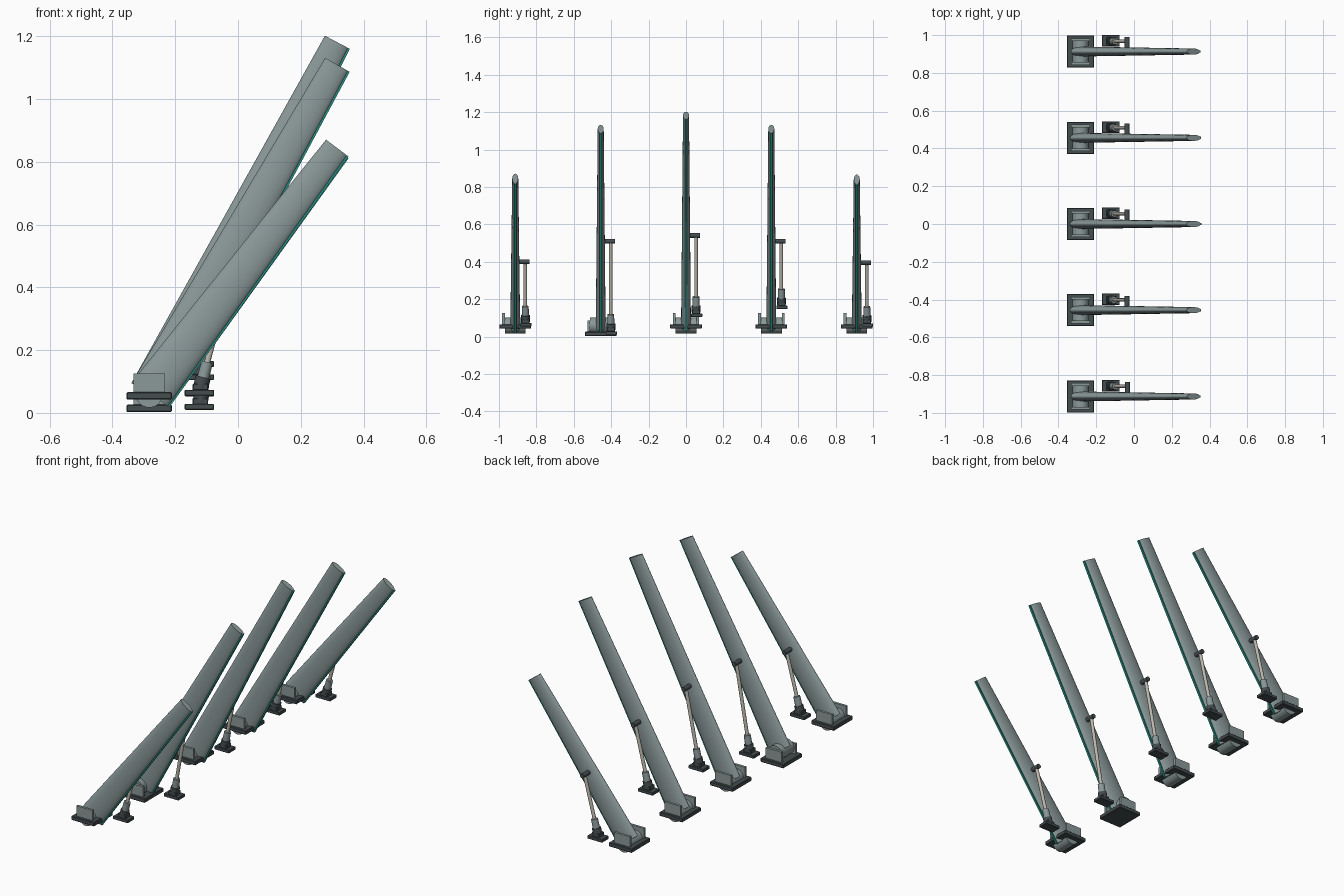
import bpy, bmesh, math
from mathutils import Vector, Matrix

if "Cube" in bpy.data.objects:
    bpy.data.objects.remove(bpy.data.objects["Cube"])


def mat(name, c):
    m = bpy.data.materials.new(name)
    m.diffuse_color = (*c, 1)
    m.use_nodes = True
    m.node_tree.nodes["Principled BSDF"].inputs["Base Color"].default_value = m.diffuse_color
    return m


SHELL = mat("grey_green", (0.26, 0.32, 0.32))
DARK = mat("dark_grey", (0.06, 0.075, 0.08))
ROD = mat("pale_metal", (0.52, 0.49, 0.43))
TEAL = mat("teal", (0.02, 0.27, 0.23))


def finish(bm, name, m, bevel=0.0, smooth=False):
    me = bpy.data.meshes.new(name)
    bm.to_mesh(me)
    bm.free()
    ob = bpy.data.objects.new(name, me)
    bpy.context.collection.objects.link(ob)
    me.materials.append(m)
    if bevel:
        b = ob.modifiers.new("bevel", 'BEVEL')
        b.width = bevel
        b.segments = 1
    if smooth:
        bpy.ops.object.select_all(action='DESELECT')
        ob.select_set(True)
        bpy.context.view_layer.objects.active = ob
        bpy.ops.object.shade_smooth_by_angle(angle=math.radians(35))
    return ob


def box(name, c, size, m, bevel=0.0):
    bm = bmesh.new()
    bmesh.ops.create_cube(bm, size=1, matrix=Matrix.Translation(c) @ Matrix.Diagonal((*size, 1)))
    return finish(bm, name, m, bevel)


def frame(a, b):
    # local z runs from a to b; local y stays on world y where possible
    z = (b - a).normalized()
    y = Vector((0, 1, 0)) if abs(z.y) < 0.9 else Vector((0, 0, 1))
    x = y.cross(z).normalized()
    y = z.cross(x)
    return Matrix.Translation((a + b) / 2) @ Matrix((x, y, z)).transposed().to_4x4()


def tube(name, a, b, r1, r2, m, squash=1.0, sides=20):
    bm = bmesh.new()
    bmesh.ops.create_cone(bm, cap_ends=True, segments=sides, radius1=r1, radius2=r2,
                          depth=(b - a).length,
                          matrix=frame(a, b) @ Matrix.Diagonal((1, squash, 1, 1)))
    return finish(bm, name, m, smooth=True)


def bar(name, a, b, wx, wy, m):
    bm = bmesh.new()
    bmesh.ops.create_cube(bm, size=1, matrix=frame(a, b) @ Matrix.Diagonal((wx, wy, (b - a).length, 1)))
    return finish(bm, name, m)


# y, mast tip z, base plate bottom z, strut foot bottom z, strut head z
UNITS = [(-0.913, 0.845, 0.043, 0.055, 0.40),
         (-0.456, 1.110, 0.003, 0.010, 0.51),
         (0.0, 1.182, 0.043, 0.105, 0.54),
         (0.456, 1.110, 0.043, 0.147, 0.51),
         (0.913, 0.840, 0.043, 0.053, 0.395)]

for i, (y, tip_z, plate_z, foot_z, head_z) in enumerate(UNITS, 1):
    base = Vector((-0.278, y, 0.062))
    tip = Vector((0.315, y, tip_z))
    axis = (tip - base).normalized()
    under = Vector((axis.z, 0, -axis.x))

    # leaning flattened mast with a teal strip on its underside
    tube(f"mast_{i}", base, tip, 0.07, 0.043, SHELL, 0.375, 32)
    bar(f"underside_strip_{i}", base + under * 0.069, tip + under * 0.042, 0.010, 0.012, TEAL)

    # base plate, cheek plates and pivot drum
    box(f"base_plate_{i}", (-0.283, y, plate_z + 0.0115), (0.145, 0.17, 0.023), DARK, 0.003)
    for s in (-1, 1):
        box(f"cheek_{i}", (-0.283, y + s * 0.063, plate_z + 0.050), (0.101, 0.014, 0.064), SHELL)
    tube(f"pivot_drum_{i}", Vector((-0.283, y - 0.056, 0.06)), Vector((-0.283, y + 0.056, 0.06)),
         0.043, 0.043, SHELL, 1.0, 28)

    # support strut: foot, sleeve, rod and head pin
    sy = y + 0.054
    box(f"strut_foot_{i}", (-0.123, sy + 0.003, foot_z + 0.009), (0.094, 0.06, 0.018), DARK, 0.002)
    box(f"strut_block_{i}", (-0.12, sy, foot_z + 0.027), (0.05, 0.044, 0.022), DARK, 0.003)
    lo = Vector((-0.12, sy, foot_z + 0.025))
    k = (head_z - 0.062) / (tip_z - 0.062)
    hi = Vector((-0.278 + 0.593 * k - 0.012, sy, head_z))
    d = (hi - lo).normalized()
    tube(f"strut_collar_{i}", lo, lo + d * 0.035, 0.024, 0.024, DARK)
    tube(f"strut_sleeve_{i}", lo + d * 0.03, lo + d * 0.085, 0.019, 0.018, SHELL)
    tube(f"strut_rod_{i}", lo + d * 0.08, hi, 0.0095, 0.0095, ROD, 1.0, 16)
    tube(f"strut_head_{i}", Vector((hi.x, y + 0.012, head_z)), Vector((hi.x, y + 0.076, head_z)),
         0.013, 0.013, DARK)
